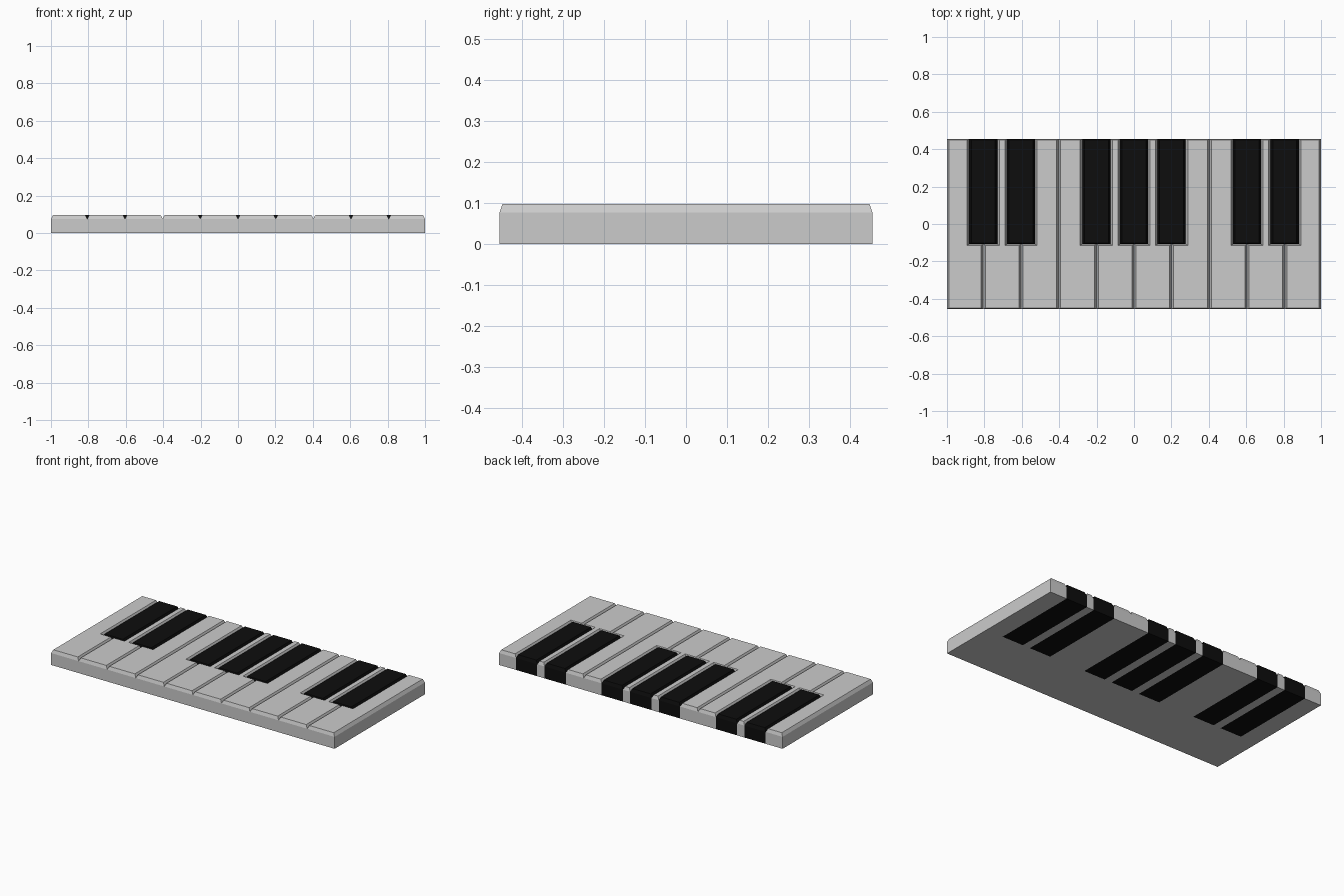
import bpy, bmesh

if "Cube" in bpy.data.objects:
    bpy.data.objects.remove(bpy.data.objects["Cube"])

HALF_DEPTH = 0.455
SHOULDER, TOP = 0.076, 0.097      # heights where the chamfer starts / ends
INSET_X, INSET_Y = 0.011, 0.007   # chamfer run along each axis
PITCH = 0.2015                    # spacing of the seams between white keys
BLACK_FRONT, BLACK_HALF = -0.108, 0.075
BLACK_SEAMS = {-4, -3, -1, 0, 1, 3, 4}

black = bpy.data.materials.new("black")
black.diffuse_color = (0.004, 0.004, 0.004, 1)
black.use_nodes = True
black.node_tree.nodes["Principled BSDF"].inputs["Base Color"].default_value = black.diffuse_color


def inset_outline(pts):
    """Shrink a counter-clockwise right-angled outline."""
    out = []
    for i, (x, y) in enumerate(pts):
        for a, b in ((pts[i - 1], pts[i]), (pts[i], pts[(i + 1) % len(pts)])):
            dx, dy = b[0] - a[0], b[1] - a[1]
            if abs(dx) > abs(dy):
                y += INSET_Y if dx > 0 else -INSET_Y
            else:
                x += -INSET_X if dy > 0 else INSET_X
        out.append((x, y))
    return out


def make_key(name, pts, mat=None):
    """Solid key: straight sides, chamfered top edge."""
    bm = bmesh.new()
    rings = [[bm.verts.new((x, y, z)) for x, y in ring]
             for ring, z in ((pts, 0), (pts, SHOULDER), (inset_outline(pts), TOP))]
    n = len(pts)
    for lo, hi in zip(rings, rings[1:]):
        for i in range(n):
            j = (i + 1) % n
            bm.faces.new((lo[i], lo[j], hi[j], hi[i]))
    bm.faces.new(rings[0][::-1])
    bm.faces.new(rings[-1])
    me = bpy.data.meshes.new(name)
    bm.to_mesh(me)
    bm.free()
    ob = bpy.data.objects.new(name, me)
    bpy.context.collection.objects.link(ob)
    if mat:
        me.materials.append(mat)


def seam_x(k):
    return max(-1.0, min(1.0, k * PITCH))


# White keys, notched beside each black key
for k in range(-5, 5):
    x0, x1 = seam_x(k), seam_x(k + 1)
    pts = [(x0, -HALF_DEPTH), (x1, -HALF_DEPTH)]
    if k + 1 in BLACK_SEAMS:
        xr = x1 - BLACK_HALF
        pts += [(x1, BLACK_FRONT), (xr, BLACK_FRONT), (xr, HALF_DEPTH)]
    else:
        pts += [(x1, HALF_DEPTH)]
    if k in BLACK_SEAMS:
        xl = x0 + BLACK_HALF
        pts += [(xl, HALF_DEPTH), (xl, BLACK_FRONT), (x0, BLACK_FRONT)]
    else:
        pts += [(x0, HALF_DEPTH)]
    make_key(f"white_key_{k + 6}", pts)

# Black keys, centred on their seams
for n, k in enumerate(sorted(BLACK_SEAMS), 1):
    a, b = seam_x(k) - BLACK_HALF, seam_x(k) + BLACK_HALF
    make_key(f"black_key_{n}", [(a, BLACK_FRONT), (b, BLACK_FRONT),
                                (b, HALF_DEPTH), (a, HALF_DEPTH)], black)
